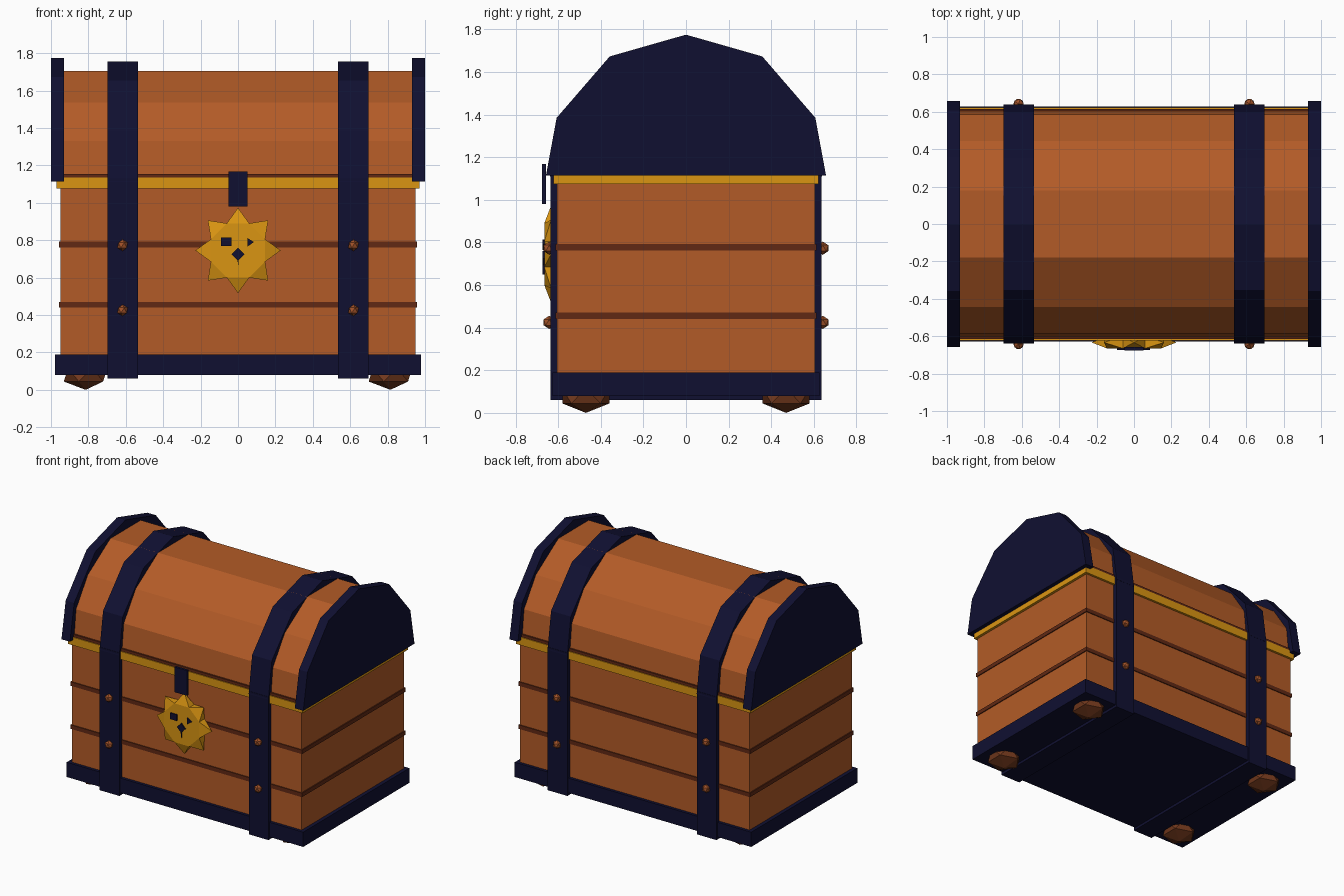
import bpy, bmesh, math
from mathutils import Vector, Matrix

if "Cube" in bpy.data.objects:
    bpy.data.objects.remove(bpy.data.objects["Cube"])


def material(name, rgb):
    m = bpy.data.materials.new(name)
    m.diffuse_color = (*rgb, 1)
    m.use_nodes = True
    m.node_tree.nodes["Principled BSDF"].inputs["Base Color"].default_value = m.diffuse_color
    return m


WOOD = material("warm wood", (0.45, 0.105, 0.02))
SEAM = material("dark wood", (0.12, 0.022, 0.007))
FOOT = material("foot brown", (0.17, 0.04, 0.012))
STUD = material("copper", (0.36, 0.085, 0.022))
NAVY = material("navy metal", (0.005, 0.005, 0.031))
GOLD = material("gold", (0.70, 0.30, 0.006))


def finish(name, bm, mat):
    bmesh.ops.recalc_face_normals(bm, faces=bm.faces)
    me = bpy.data.meshes.new(name)
    bm.to_mesh(me)
    bm.free()
    me.materials.append(mat)
    ob = bpy.data.objects.new(name, me)
    bpy.context.collection.objects.link(ob)
    return ob


def box(name, mat, x, y, z):
    """Box from three (low, high) ranges."""
    bm = bmesh.new()
    size = Vector((x[1] - x[0], y[1] - y[0], z[1] - z[0]))
    mid = Vector((sum(x), sum(y), sum(z))) / 2
    bmesh.ops.create_cube(bm, size=1, matrix=Matrix.Translation(mid) @ Matrix.Diagonal((*size, 1)))
    return finish(name, bm, mat)


def prism(name, mat, pts, place, a, b):
    """Extrude a 2D outline between depths a and b; place(p, depth) gives the 3D point."""
    bm = bmesh.new()
    low = [bm.verts.new(place(p, a)) for p in pts]
    high = [bm.verts.new(place(p, b)) for p in pts]
    bm.faces.new(low)
    bm.faces.new(high)
    n = len(pts)
    for i in range(n):
        j = (i + 1) % n
        bm.faces.new((low[i], low[j], high[j], high[i]))
    return finish(name, bm, mat)


def along_x(p, d):
    return (d, p[0], p[1])


def along_y(p, d):
    return (p[0], d, p[1])


def gem(name, mat, loc, scale):
    bm = bmesh.new()
    bmesh.ops.create_icosphere(bm, subdivisions=1, radius=1,
                               matrix=Matrix.Translation(loc) @ Matrix.Diagonal((*scale, 1)))
    return finish(name, bm, mat)


def mirrored(half):
    """Complete an arch outline from its left half."""
    return half + [(-y, z) for y, z in reversed(half) if y != 0]


# Chest body, base and gold rim
box("body", WOOD, (-0.95, 0.95), (-0.605, 0.605), (0.15, 1.1))
box("base", NAVY, (-0.978, 0.978), (-0.627, 0.627), (0.08, 0.19))
box("rim", GOLD, (-0.97, 0.97), (-0.622, 0.622), (1.075, 1.135))

# Dark seams between planks
for i, z in enumerate((0.455, 0.777)):
    box(f"plank_seam_{i}", SEAM, (-0.957, 0.957), (-0.612, 0.612), (z - 0.015, z + 0.015))
box("lid_seam", SEAM, (-0.94, 0.94), (-0.616, 0.616), (1.13, 1.155))

# Domed lid
prism("lid", WOOD, mirrored([(-0.607, 1.13), (-0.585, 1.33), (-0.445, 1.535), (-0.18, 1.704)]),
      along_x, -0.95, 0.95)

cap_half = [(-0.657, 1.115), (-0.607, 1.385), (-0.358, 1.673), (0, 1.775)]
strap_half = [(-0.638, 1.11), (-0.597, 1.385), (-0.352, 1.655), (0, 1.755)]

for s, side in ((-1, "left"), (1, "right")):
    # End caps of the lid
    prism(f"lid_cap_{side}", NAVY, mirrored(cap_half), along_x, s * 0.93, s * 1.0)
    # Straps around body and lid
    prism(f"lid_strap_{side}", NAVY, mirrored(strap_half), along_x, s * 0.535, s * 0.698)
    box(f"body_strap_{side}", NAVY, sorted((s * 0.535, s * 0.698)), (-0.637, 0.637), (0.06, 1.13))
    for t, end in ((-1, "front"), (1, "back")):
        # Feet
        gem(f"foot_{side}_{end}", FOOT, (s * 0.815, t * 0.47, 0.08), (0.13, 0.13, 0.08))
        # Rivets on the straps
        for i, z in enumerate((0.425, 0.773)):
            gem(f"rivet_{side}_{end}_{i}", STUD, (s * 0.617, t * 0.642, z), (0.031, 0.031, 0.031))

# Latch
prism("latch", NAVY, [(-0.052, 0.98), (0.052, 0.98), (0.052, 1.168), (-0.052, 1.168)],
      along_y, -0.675, -0.657)

# Sun badge: raised octagonal face with eight sloping rays
CZ = 0.745
bm = bmesh.new()


def polar(r, deg, y):
    a = math.radians(deg)
    return bm.verts.new((r * math.sin(a), y, CZ + r * math.cos(a)))


face = [polar(0.157, 45 * i + 22.5, -0.665) for i in range(8)]
back = [polar(0.157, 45 * i + 22.5, -0.603) for i in range(8)]
tips = [polar(0.228, 45 * i, -0.633) for i in range(8)]
bm.faces.new(face)
bm.faces.new(back)
for i in range(8):
    bm.faces.new((face[i - 1], face[i], tips[i]))
    bm.faces.new((back[i - 1], back[i], tips[i]))
    bm.faces.new((face[i], back[i], tips[i]))
    bm.faces.new((face[i - 1], back[i - 1], tips[i]))
finish("sun_badge", bm, GOLD)

# Sun features as thin plates
features = {
    "left_eye": [(-0.09, 0.768), (-0.036, 0.768), (-0.036, 0.814), (-0.09, 0.814)],
    "right_eye": [(0.05, 0.765), (0.085, 0.79), (0.05, 0.812)],
    "nose": [(0, 0.69), (0.034, 0.725), (0, 0.76), (-0.034, 0.725)],
    "mouth": [(-0.004, 0.7), (0.004, 0.7), (0.004, 0.65)],
}
for name, pts in features.items():
    prism(name, NAVY, pts, along_y, -0.674, -0.6645)
